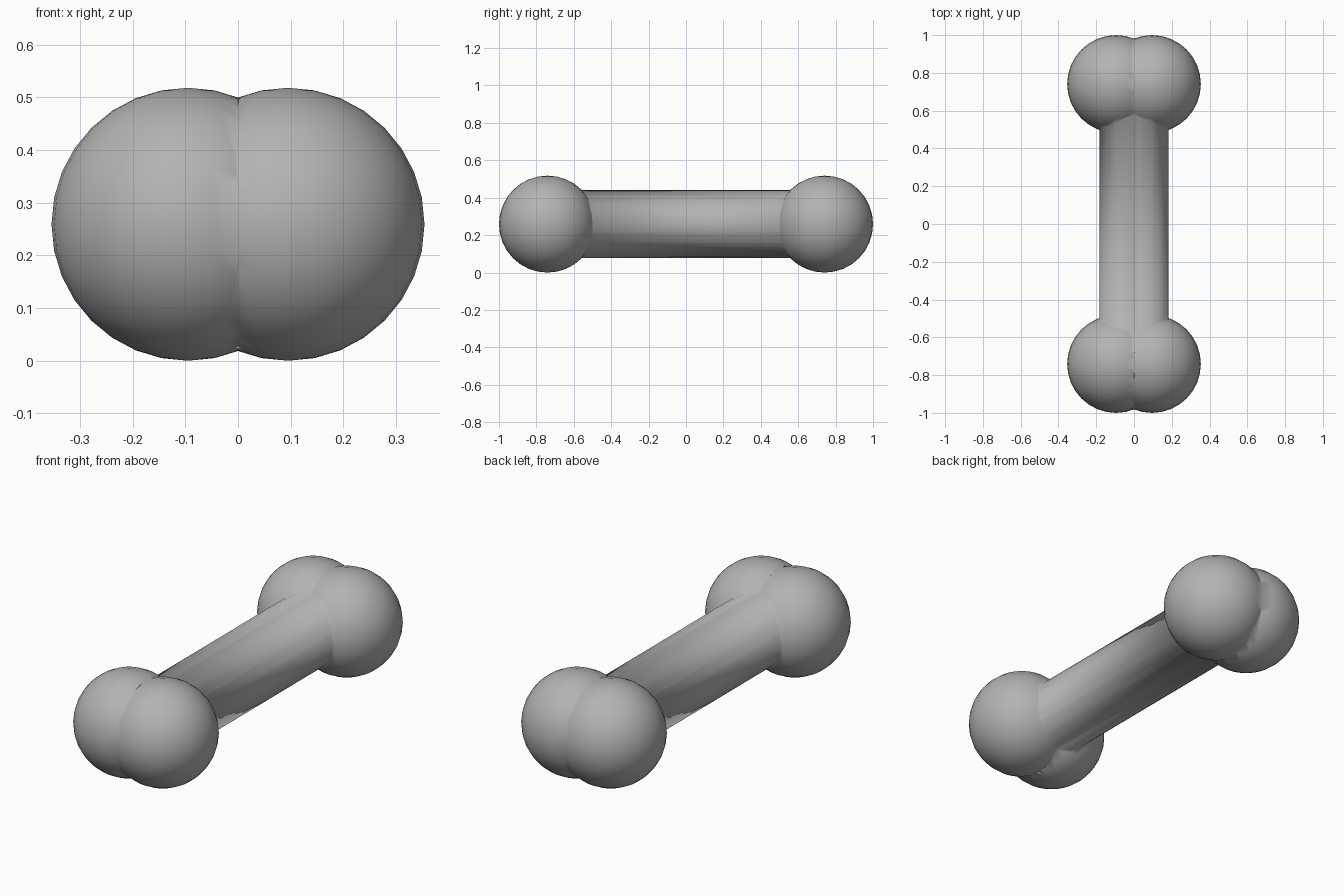
import bpy
import math

if "Cube" in bpy.data.objects:
    bpy.data.objects.remove(bpy.data.objects["Cube"])

R = 0.259        # knob radius, also height of the bone's axis
KX, KY = 0.095, 0.741

bone_mat = bpy.data.materials.new("bone grey")
bone_mat.diffuse_color = (0.45, 0.45, 0.45, 1)
bone_mat.use_nodes = True
bone_mat.node_tree.nodes["Principled BSDF"].inputs["Base Color"].default_value = bone_mat.diffuse_color

# Shaft along y, ends buried in the knobs
bpy.ops.mesh.primitive_cylinder_add(vertices=32, radius=0.182, depth=2 * KY - 0.1,
                                    location=(0, 0, R), rotation=(math.pi / 2, 0, 0))
bone = bpy.context.object
bone.name = "bone"
bone.data.materials.append(bone_mat)

# Two knobs at each end
knobs = []
for sy in (-1, 1):
    for sx in (-1, 1):
        bpy.ops.mesh.primitive_uv_sphere_add(segments=32, ring_count=16, radius=R,
                                             location=(sx * KX, sy * KY, R))
        knob = bpy.context.object
        knob.name = "knob"
        knob.data.materials.append(bone_mat)
        knobs.append(knob)

# Weld the knobs to the shaft as one skin with soft creases
bpy.context.view_layer.objects.active = bone
for knob in knobs:
    mod = bone.modifiers.new("union", 'BOOLEAN')
    mod.operation = 'UNION'
    mod.solver = 'EXACT'
    mod.object = knob
    bpy.ops.object.modifier_apply(modifier=mod.name)
    bpy.data.objects.remove(knob, do_unlink=True)

for o in bpy.context.selected_objects:
    o.select_set(False)
bone.select_set(True)
bpy.ops.object.shade_smooth()
